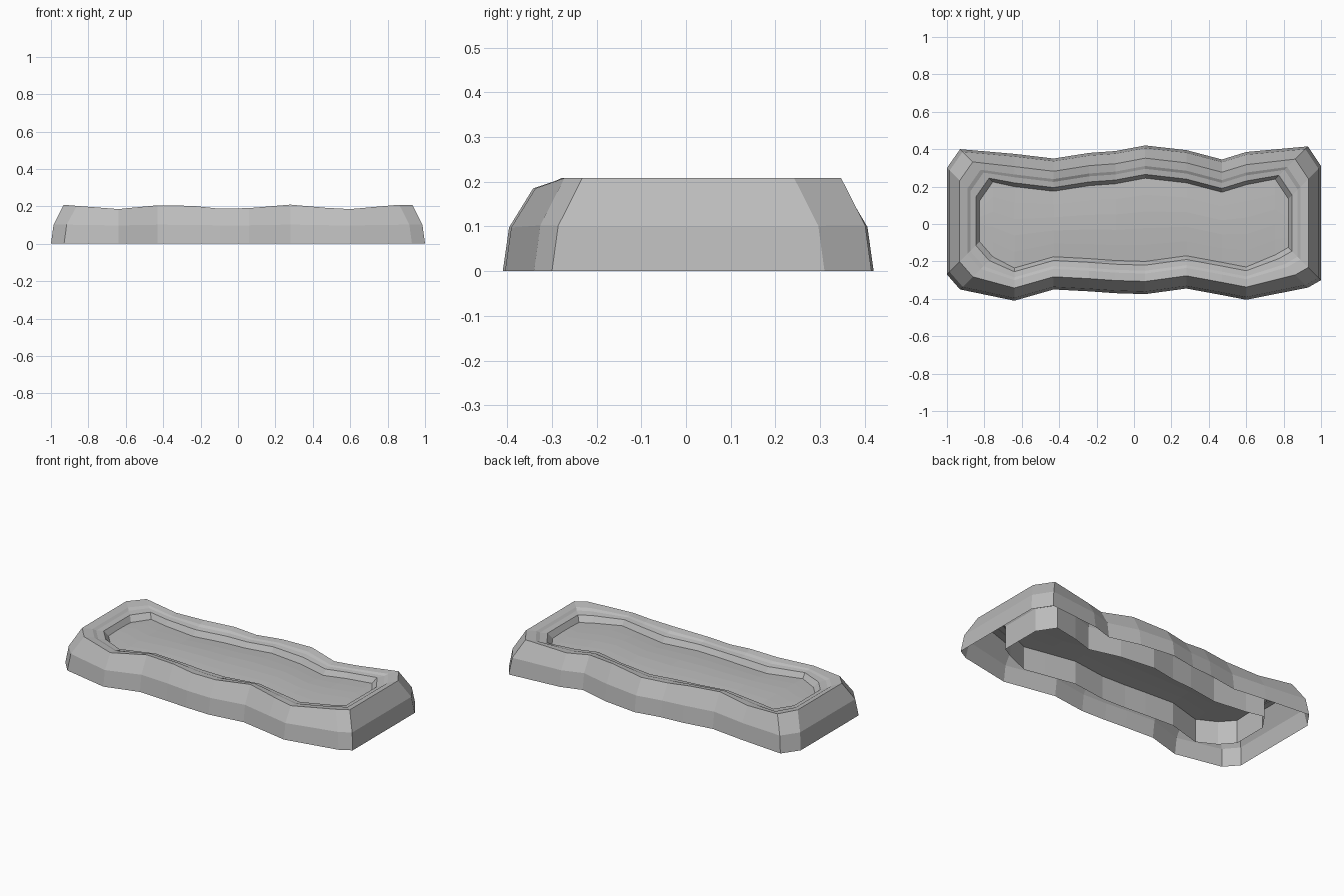
import bpy, bmesh, math

cube = bpy.data.objects.get("Cube")
if cube:
    bpy.data.objects.remove(cube, do_unlink=True)


def make_material(name, colour):
    mat = bpy.data.materials.new(name)
    mat.use_nodes = True
    mat.diffuse_color = colour
    mat.node_tree.nodes["Principled BSDF"].inputs["Base Color"].default_value = colour
    return mat


def make_object(name, bm, mat):
    mesh = bpy.data.meshes.new(name)
    bm.to_mesh(mesh)
    bm.free()
    mesh.materials.append(mat)
    obj = bpy.data.objects.new(name, mesh)
    bpy.context.collection.objects.link(obj)
    return obj


stone = make_material("stone grey", (0.5, 0.5, 0.5, 1))

# Wavy footprint: x station, front y, back y
STATIONS = [
    (-1, -.27, .30), (-.93, -.35, .40), (-.64, -.41, .375), (-.43, -.35, .35),
    (-.24, -.36, .38), (-.10, -.37, .39), (.06, -.375, .42), (.28, -.345, .395),
    (.47, -.38, .345), (.60, -.405, .385), (.93, -.34, .415), (1, -.30, .31),
]

# Border section: inset from the footprint, height, share of the rim wave
SECTION = [
    (0, 0, 0), (.014, .10, .2), (.068, .197, 1), (.11, .191, .7),
    (.125, .183, .4), (.155, .178, .2), (.175, .145, 0), (.175, 0, 0),
]


def inset(station, d):
    x, front, back = station
    if abs(x) > .9:
        x -= math.copysign(d, x)
    return x, front + d, back - d


def wave(x):
    return .012 * math.cos(10.1 * (x + .35))


def ring(bm, d, z, share):
    cols = [inset(s, d) for s in STATIONS]
    points = [(x, f) for x, f, b in cols] + [(x, b) for x, f, b in reversed(cols)]
    return [bm.verts.new((x, y, z + share * wave(x))) for x, y in points]


# Hollow border wall with a rounded rim and inner lip
bm = bmesh.new()
rings = [ring(bm, *row) for row in SECTION]
count = len(rings[0])
for low, high in zip(rings, rings[1:]):
    for i in range(count):
        j = (i + 1) % count
        bm.faces.new((low[i], low[j], high[j], high[i]))
make_object("border_wall", bm, stone)

# Gently domed bed inside the border
bm = bmesh.new()
ROWS = 5
grid = []
for s in STATIONS:
    x, front, back = inset(s, .175)
    column = []
    for r in range(ROWS + 1):
        t = r / ROWS
        z = .145 + .012 * math.sin(math.pi * t) * (1 - x * x)
        column.append(bm.verts.new((x, front + (back - front) * t, z)))
    grid.append(column)
for a, b in zip(grid, grid[1:]):
    for r in range(ROWS):
        bm.faces.new((a[r], b[r], b[r + 1], a[r + 1]))
make_object("inner_bed", bm, stone)
